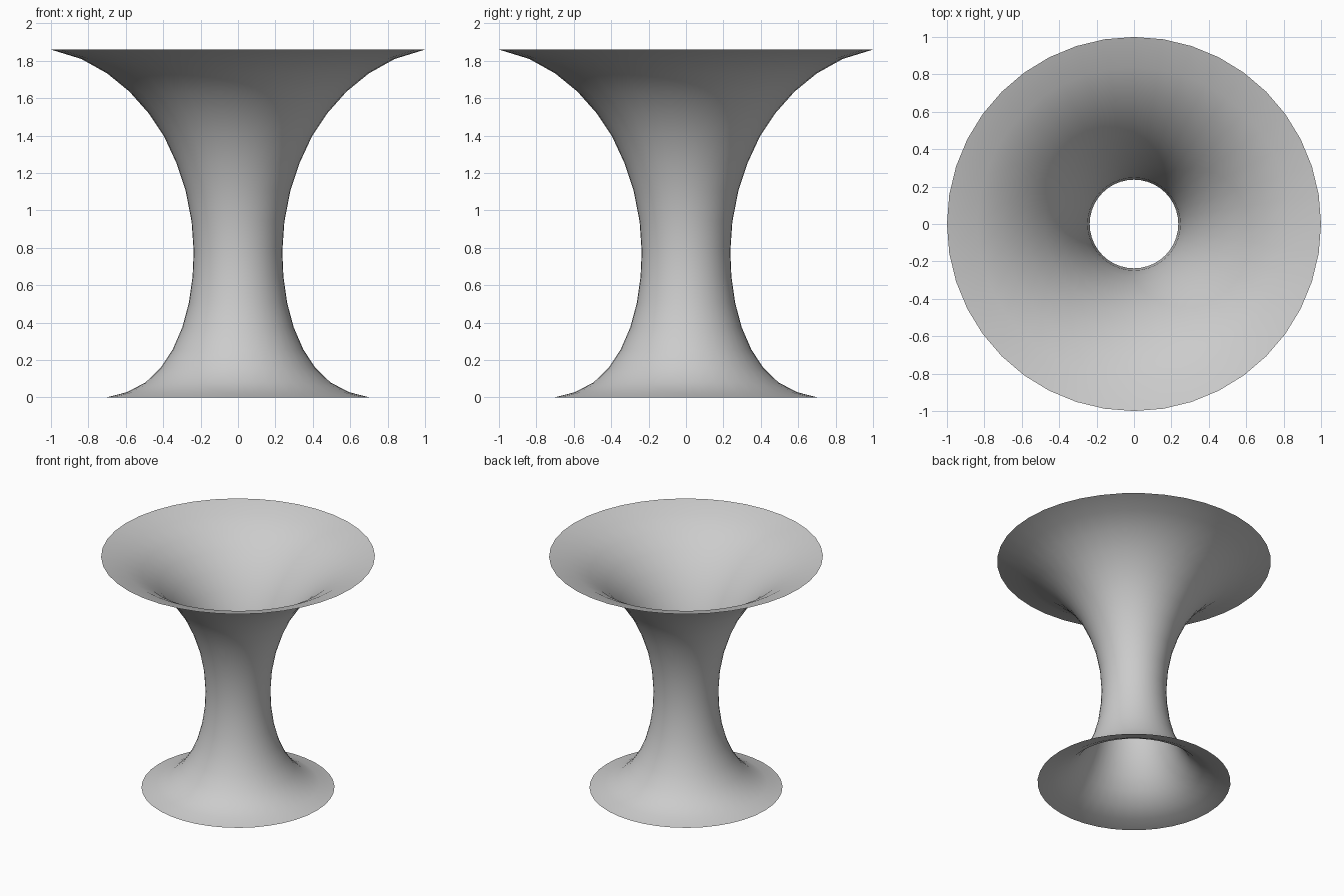
import bpy, bmesh, math
from mathutils import Matrix

cube = bpy.data.objects.get("Cube")
if cube:
    bpy.data.objects.remove(cube, do_unlink=True)

SEGMENTS = 40

# Flared profile as (radius, height), from the foot to the upper rim
PROFILE = [(0.705, 0.0), (0.595, 0.028), (0.495, 0.08), (0.415, 0.157),
           (0.35, 0.255), (0.298, 0.375), (0.263, 0.505), (0.243, 0.645),
           (0.237, 0.78), (0.248, 0.94), (0.28, 1.105), (0.33, 1.255),
           (0.395, 1.395), (0.478, 1.52), (0.58, 1.635), (0.7, 1.733),
           (0.838, 1.81), (1.0, 1.86)]

grey = bpy.data.materials.new("light_grey")
grey.use_nodes = True
colour = (0.6, 0.6, 0.6, 1)
grey.diffuse_color = colour
grey.node_tree.nodes["Principled BSDF"].inputs["Base Color"].default_value = colour

# Open thin shell spun around the vertical axis
bm = bmesh.new()
verts = [bm.verts.new((r, 0, z)) for r, z in PROFILE]
edges = [bm.edges.new(pair) for pair in zip(verts, verts[1:])]
bmesh.ops.spin(bm, geom=verts + edges, cent=(0, 0, 0), axis=(0, 0, 1),
               angle=math.tau, steps=SEGMENTS, use_merge=True)
bmesh.ops.remove_doubles(bm, verts=bm.verts, dist=0.0005)

# Face the shell outward
bm.normal_update()
inward = [f for f in bm.faces
          if f.normal.xy.dot(f.calc_center_median().xy) < 0]
bmesh.ops.reverse_faces(bm, faces=inward)
for face in bm.faces:
    face.smooth = True

mesh = bpy.data.meshes.new("flared_pedestal")
bm.to_mesh(mesh)
bm.free()
mesh.materials.append(grey)
pedestal = bpy.data.objects.new("flared_pedestal", mesh)
bpy.context.collection.objects.link(pedestal)
